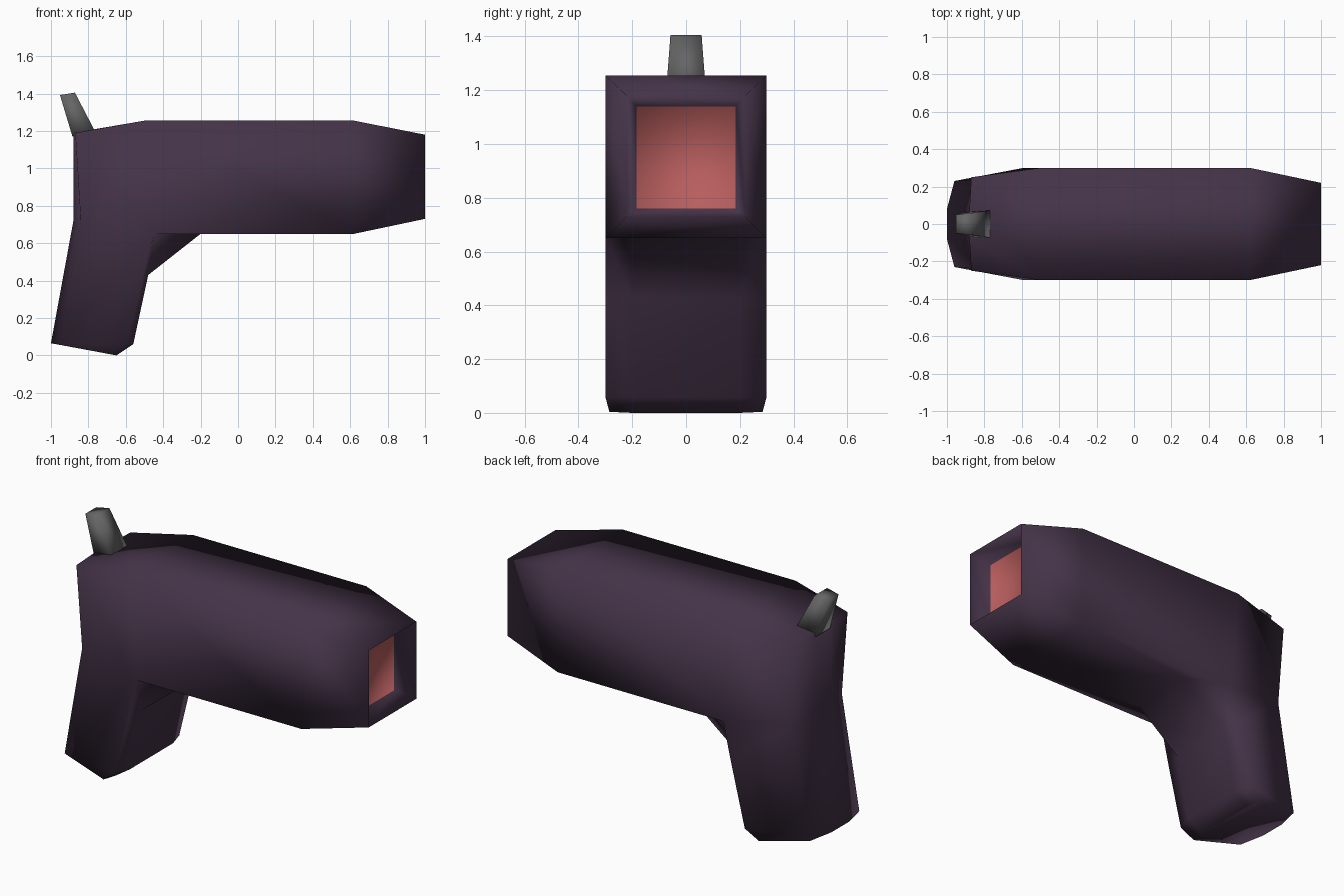
import bpy
import bmesh

cube = bpy.data.objects.get("Cube")
if cube:
    bpy.data.objects.remove(cube)


def make_material(name, color):
    mat = bpy.data.materials.new(name)
    mat.use_nodes = True
    mat.diffuse_color = (*color, 1)
    bsdf = next(n for n in mat.node_tree.nodes if n.type == "BSDF_PRINCIPLED")
    bsdf.inputs["Base Color"].default_value = (*color, 1)
    bsdf.inputs["Roughness"].default_value = 0.8
    return mat


purple = make_material("dark purple", (0.058, 0.033, 0.065))
red = make_material("muzzle red", (0.48, 0.11, 0.11))
grey = make_material("sight grey", (0.13, 0.13, 0.13))


def build_mirrored(name, points, sides, spans, materials, accent=None):
    """Mirror half-points over y. Sides repeat on both halves, spans cross the middle."""
    bm = bmesh.new()
    left = {k: bm.verts.new(p) for k, p in points.items()}
    right = {k: bm.verts.new((x, -y, z)) for k, (x, y, z) in points.items()}
    for names in sides:
        keys = names.split()
        bm.faces.new([left[k] for k in keys])
        bm.faces.new([right[k] for k in reversed(keys)])
    for names in spans:
        keys = names.split()
        face = bm.faces.new([left[k] for k in keys] + [right[k] for k in reversed(keys)])
        if names == accent:
            face.material_index = 1
    bmesh.ops.recalc_face_normals(bm, faces=bm.faces)
    for face in bm.faces:
        face.smooth = True
    mesh = bpy.data.meshes.new(name)
    bm.to_mesh(mesh)
    bm.free()
    for mat in materials:
        mesh.materials.append(mat)
    obj = bpy.data.objects.new(name, mesh)
    bpy.context.collection.objects.link(obj)
    return obj


# Barrel and grip as one continuous smooth shell
body_points = {
    # muzzle recess, rim and shoulder
    "recess_top": (0.88, 0.185, 1.14), "recess_low": (0.88, 0.185, 0.76),
    "rim_top": (1, 0.22, 1.18), "rim_low": (1, 0.22, 0.73),
    "shoulder_top": (0.62, 0.3, 1.255), "shoulder_low": (0.62, 0.3, 0.65),
    # rear of the barrel
    "slope_top": (-0.5, 0.3, 1.255), "corner_top": (-0.87, 0.25, 1.19),
    "back_top": (-0.88, 0.08, 1.19),
    # where the grip leaves the barrel
    "web": (-0.2, 0.2, 0.65), "hip": (-0.45, 0.3, 0.65),
    "corner": (-0.84, 0.24, 0.71), "back": (-0.88, 0.08, 0.72),
    # middle of the grip
    "web_mid": (-0.48, 0.2, 0.43), "hip_mid": (-0.5, 0.3, 0.43),
    # foot of the grip
    "front_foot": (-0.56, 0.2, 0.06), "hip_foot": (-0.59, 0.3, 0.06),
    "front_sole": (-0.65, 0.2, 0), "hip_sole": (-0.67, 0.285, 0.004),
    "corner_foot": (-0.96, 0.23, 0.058), "back_foot": (-1, 0.08, 0.065),
}
body_sides = [
    "recess_top recess_low rim_low rim_top",
    "rim_top rim_low shoulder_low shoulder_top",
    "shoulder_top shoulder_low hip slope_top",
    "slope_top hip corner corner_top",
    "corner_top corner back back_top",
    "web hip web_mid", "hip hip_mid web_mid",
    "hip corner corner_foot hip_foot hip_mid",
    "corner back back_foot corner_foot",
    "web_mid hip_mid hip_foot front_foot",
    "front_foot hip_foot hip_sole front_sole",
    "hip_foot corner_foot hip_sole",
]
recess_panel = "recess_top recess_low"
body_spans = [
    recess_panel,
    "recess_top rim_top", "recess_low rim_low",
    "rim_top shoulder_top", "rim_low shoulder_low",
    "shoulder_top slope_top", "slope_top corner_top back_top",
    "shoulder_low hip web", "web web_mid", "web_mid front_foot",
    "front_foot front_sole", "back_top back", "back back_foot",
    "front_sole hip_sole corner_foot back_foot",
]
build_mirrored("barrel_and_grip", body_points, body_sides, body_spans,
               [purple, red], recess_panel)

# Tapered rear sight leaning backwards
sight_points = {
    "base_front": (-0.755, 0.075, 1.18), "base_rear": (-0.885, 0.065, 1.17),
    "tip_front": (-0.872, 0.058, 1.405), "tip_rear": (-0.952, 0.05, 1.392),
}
build_mirrored(
    "rear_sight", sight_points,
    ["base_front base_rear tip_rear tip_front"],
    ["base_front tip_front", "base_rear tip_rear",
     "base_front base_rear", "tip_front tip_rear"],
    [grey])
